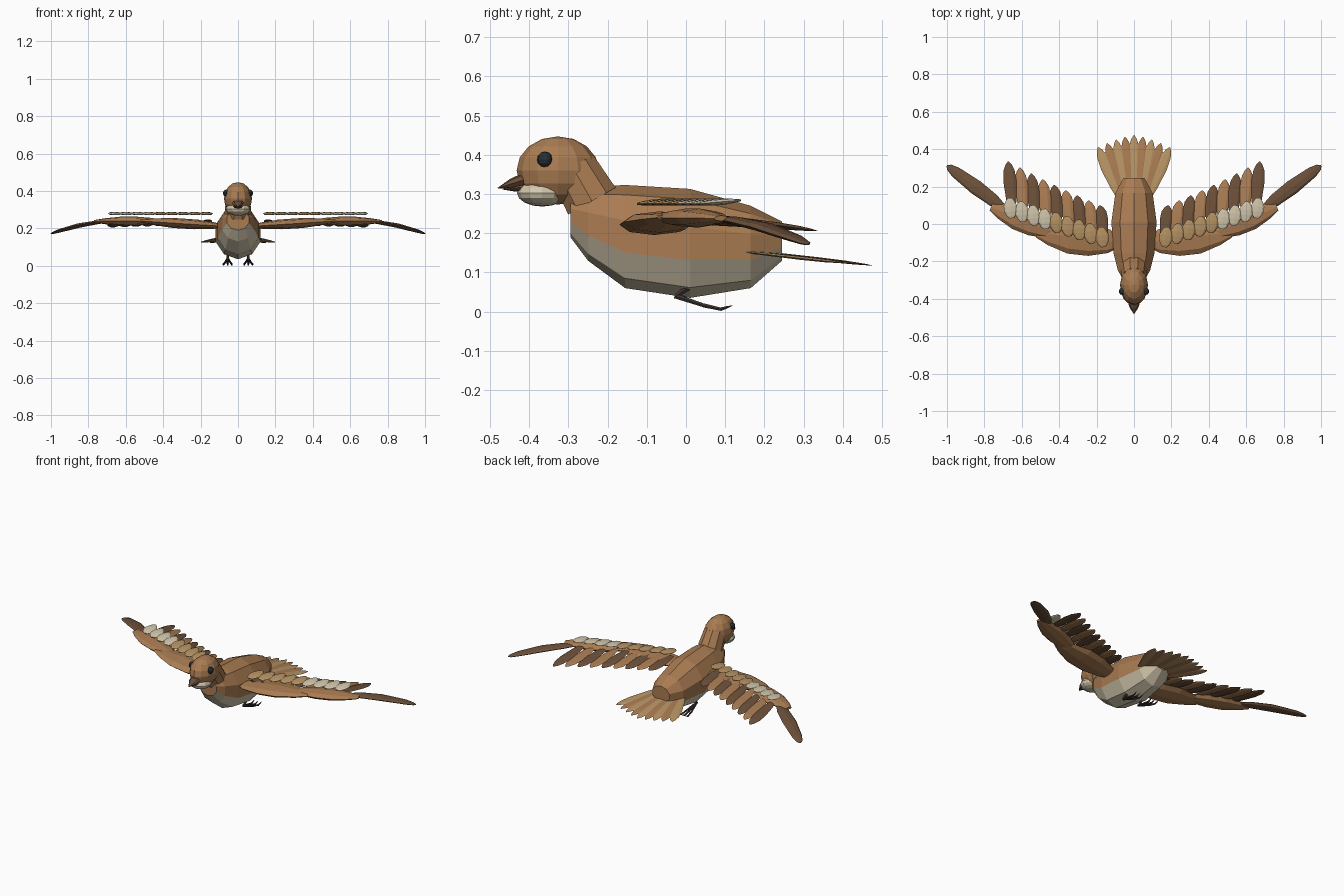
import bpy, bmesh, math
from mathutils import Vector, Matrix

if "Cube" in bpy.data.objects:
    bpy.data.objects.remove(bpy.data.objects["Cube"])

COLORS = {"brown": (0.40, 0.20, 0.085), "dark": (0.15, 0.08, 0.042), "tan": (0.48, 0.30, 0.13),
          "cream": (0.66, 0.58, 0.42), "eye": (0.02, 0.03, 0.035), "leg": (0.05, 0.035, 0.03)}
MATS = list(COLORS)
for key, c in COLORS.items():
    bpy.data.materials.new(key).diffuse_color = (*c, 1)


def finish(name, bm):
    bmesh.ops.recalc_face_normals(bm, faces=bm.faces)
    me = bpy.data.meshes.new(name)
    bm.to_mesh(me)
    bm.free()
    for key in MATS:
        me.materials.append(bpy.data.materials[key])
    bpy.context.collection.objects.link(bpy.data.objects.new(name, me))


def skin(bm, rings, mat):
    """Bridge a list of point rings and cap both ends."""
    vs = [[bm.verts.new(p) for p in r] for r in rings]
    n = len(vs[0])
    faces = [bm.faces.new((a[i], a[(i + 1) % n], b[(i + 1) % n], b[i]))
             for a, b in zip(vs, vs[1:]) for i in range(n)]
    faces += [bm.faces.new(vs[0]), bm.faces.new(vs[-1])]
    for f in faces:
        f.material_index = MATS.index(mat)
    return faces


def spindle(bm, a, b, w, h, profile, mat, sides=8, bend=0):
    """Elliptical tube from a to b; profile = (t, scale) pairs."""
    a, b = Vector(a), Vector(b)
    d = (b - a).normalized()
    side = d.cross(Vector((0, 0, 1))).normalized()
    up = side.cross(d)
    rings = []
    for t, k in profile:
        c = a.lerp(b, t) + Vector((0, 0, bend * 4 * t * (1 - t)))
        rings.append([c + side * w * k * math.cos(q) + up * h * k * math.sin(q)
                      for q in (2 * math.pi * i / sides for i in range(sides))])
    return skin(bm, rings, mat)


def ball(bm, c, r, mat, u=12, v=8):
    m = Matrix.Translation(c) @ Matrix.Diagonal((*r, 1))
    vs = bmesh.ops.create_uvsphere(bm, u_segments=u, v_segments=v, radius=1, matrix=m)["verts"]
    for f in {f for x in vs for f in x.link_faces}:
        f.material_index = MATS.index(mat)


FEATHER = [(0, .45), (.25, .8), (.6, 1), (.82, .85), (.94, .45), (1, .06)]
OVAL = [(0, .3), (.12, .68), (.35, .98), (.6, 1), (.85, .65), (1, .3)]
TUBE = [(0, 1), (1, .75)]
CONE = [(0, 1), (.5, .72), (1, .05)]

# Body: y, top, bottom, half width; lower faces are cream
bm = bmesh.new()
rings = []
for y, top, bot, w in [(-.295, .30, .19, .062), (-.25, .318, .13, .09), (-.155, .323, .06, .115),
                       (.01, .313, .035, .127), (.165, .27, .06, .105), (.245, .23, .13, .06)]:
    rings.append([(w * math.sin(q), y, (top + bot) / 2 + (top - bot) / 2 * math.cos(q))
                  for q in (math.tau * i / 10 for i in range(10))])
for i, f in enumerate(skin(bm, rings, "brown")[:-2]):
    if 3 <= i % 10 <= 6:
        f.material_index = MATS.index("cream")
finish("body", bm)

# Neck, head, chin
bm = bmesh.new()
spindle(bm, (0, -.29, .37), (0, -.24, .282), .072, .073, [(0, .88), (1, 1)], "brown", 10)
finish("neck", bm)
bm = bmesh.new()
ball(bm, (0, -.327, .36), (.075, .105, .087), "brown")
finish("head", bm)
bm = bmesh.new()
ball(bm, (0, -.367, .303), (.066, .064, .035), "cream")
finish("chin", bm)

# Beak
bm = bmesh.new()
spindle(bm, (0, -.41, .337), (0, -.48, .315), .034, .018, CONE, "dark")
spindle(bm, (0, -.41, .318), (0, -.468, .312), .027, .012, CONE, "dark")
finish("beak", bm)

# Tail fan
bm = bmesh.new()
for i in range(-4, 5):
    k = abs(i) / 4
    spindle(bm, (i * .019, .14, .158 - .001 * abs(i)), (i * .048, .475 - .065 * k ** 1.4, .118 + .006 * k),
            .032, .005, FEATHER, "brown" if i % 2 else "tan", 6)
finish("tail", bm)

for s, label in ((1, "right"), (-1, "left")):
    # Eye
    bm = bmesh.new()
    ball(bm, (s * .063, -.36, .388), (.018, .02, .02), "eye", 10, 6)
    finish(label + "_eye", bm)

    # Wing arm: inner, middle, and pointed tip
    bm = bmesh.new()
    spindle(bm, (s * .08, -.10, .212), (s * .52, -.045, .24), .092, .027, OVAL, "brown")
    spindle(bm, (s * .42, -.05, .24), (s * .765, .09, .238), .065, .024, OVAL, "brown")
    spindle(bm, (s * .69, .08, .238), (s, .312, .171), .04, .012,
            [(0, .4), (.2, .85), (.5, 1), (.85, .75), (.96, .45), (1, .1)], "dark", 8, .012)
    finish(label + "_wing_arm", bm)

    # Flight feathers and coverts
    bm, bc = bmesh.new(), bmesh.new()
    for i in range(9):
        t = i / 8
        x, y = .17 + .49 * t, -.07 + .155 * t
        spindle(bm, (s * (x - .01), y - .02, .245), (s * (x + .012), .10 + .20 * t + .035 * t * t, .222 - .016 * t),
                .035, .008, FEATHER, "brown" if i % 2 else "dark", 6)
        spindle(bc, (s * (x - .006), y - .054, .275), (s * (x + .006), y + .054, .284), .036, .008,
                OVAL, "tan" if i < 5 else "cream")
    finish(label + "_flight_feathers", bm)
    finish(label + "_coverts", bc)

    # Leg tucked back with trailing toes
    bm = bmesh.new()
    x = s * .055
    spindle(bm, (x, .025, .075), (x, -.025, .04), .009, .009, TUBE, "leg", 6)
    for k in (-1, 0, 1):
        mid = (x + k * .016, .045, .016)
        spindle(bm, (x, -.028, .04), mid, .007, .007, TUBE, "leg", 6)
        spindle(bm, mid, (x + k * .022, .09, .006), .006, .006, TUBE, "leg", 6)
        spindle(bm, (x + k * .022, .088, .006), (x + k * .024, .12, .016), .005, .005, CONE, "leg", 6)
    spindle(bm, (x, -.02, .042), (x, .02, .025), .006, .006, CONE, "leg", 6)
    finish(label + "_leg", bm)

for m in bpy.data.materials:
    if m.users and not m.is_grease_pencil:
        m.use_nodes = True
        m.node_tree.nodes["Principled BSDF"].inputs["Base Color"].default_value = m.diffuse_color
